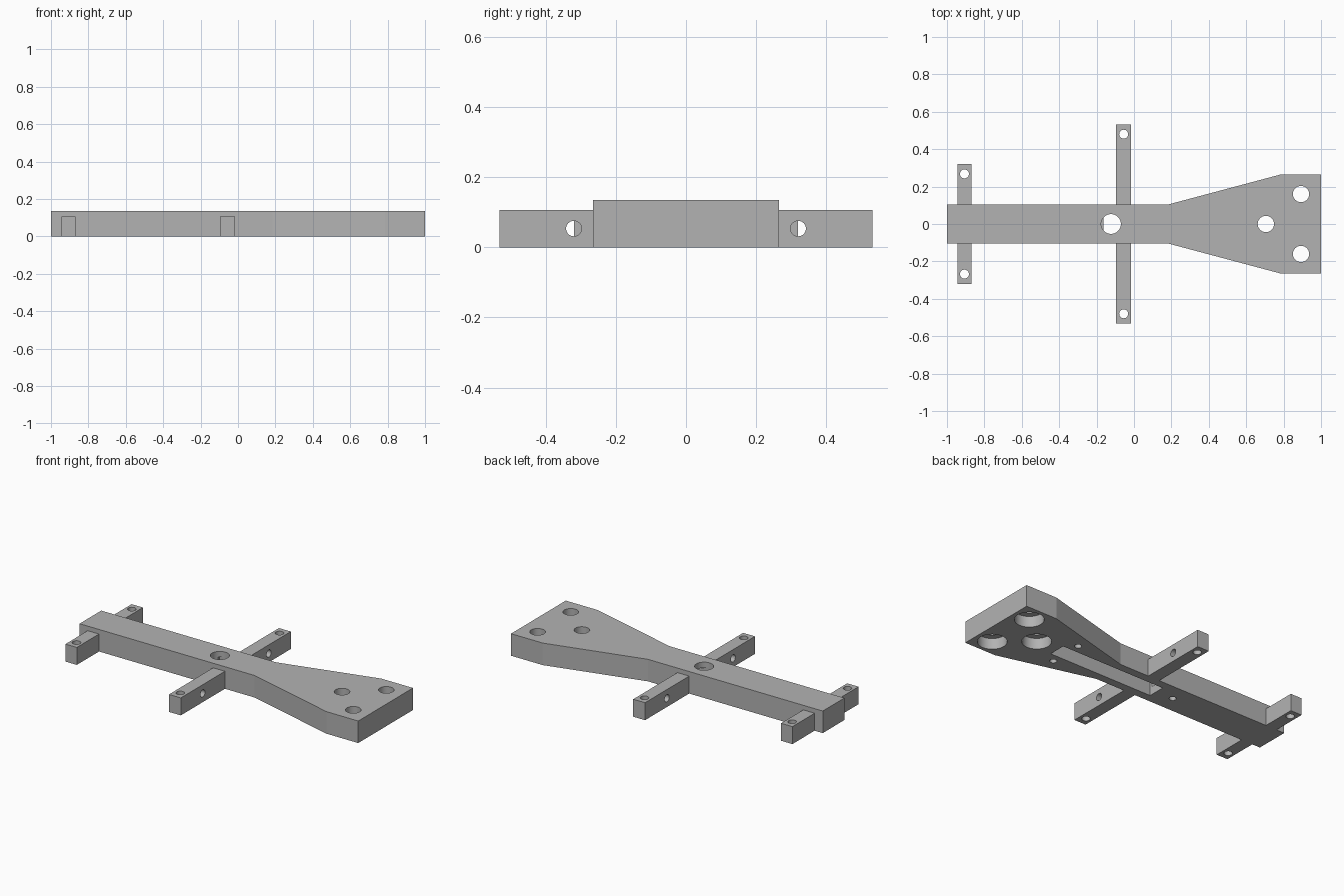
import bpy, bmesh, math
from mathutils import Matrix, Vector

old = bpy.data.objects.get("Cube")
if old:
    bpy.data.objects.remove(old, do_unlink=True)

GREY = (0.45, 0.45, 0.45, 1)
grey = bpy.data.materials.new("plain grey")
grey.use_nodes = True
grey.diffuse_color = GREY
grey.node_tree.nodes["Principled BSDF"].inputs["Base Color"].default_value = GREY

BODY_H, ARM_H = 0.135, 0.107
NECK, HEAD = 0.105, 0.265      # half widths of the body
EPS = 0.02                     # cutter overshoot


def make_object(name, bm):
    bmesh.ops.recalc_face_normals(bm, faces=bm.faces[:])
    mesh = bpy.data.meshes.new(name)
    bm.to_mesh(mesh)
    bm.free()
    mesh.materials.append(grey)
    obj = bpy.data.objects.new(name, mesh)
    bpy.context.collection.objects.link(obj)
    return obj


def box(name, low, high):
    low, high = Vector(low), Vector(high)
    bm = bmesh.new()
    size = Matrix.Diagonal((*(high - low), 1))
    bmesh.ops.create_cube(bm, size=1, matrix=Matrix.Translation((low + high) / 2) @ size)
    return make_object(name, bm)


def drill(x, y, radius, z0, z1):
    """Upright round cutter between two heights."""
    bm = bmesh.new()
    bmesh.ops.create_cone(bm, cap_ends=True, segments=48, radius1=radius, radius2=radius,
                          depth=z1 - z0, matrix=Matrix.Translation((x, y, (z0 + z1) / 2)))
    return make_object("hole_cutter", bm)


def cross_drill(x, y, z, radius, length):
    """Round cutter running along x."""
    bm = bmesh.new()
    bmesh.ops.create_cone(bm, cap_ends=True, segments=48, radius1=radius, radius2=radius, depth=length,
                          matrix=Matrix.Translation((x, y, z)) @ Matrix.Rotation(math.pi / 2, 4, 'Y'))
    return make_object("hole_cutter", bm)


def cut(obj, cutters):
    """Subtract the cutters, bake the result and discard them."""
    for c in cutters:
        mod = obj.modifiers.new("cut", 'BOOLEAN')
        mod.operation, mod.solver, mod.object = 'DIFFERENCE', 'EXACT', c
    bpy.context.view_layer.update()
    graph = bpy.context.evaluated_depsgraph_get()
    mesh = bpy.data.meshes.new_from_object(obj.evaluated_get(graph))
    obj.modifiers.clear()
    obj.data = mesh
    for c in cutters:
        bpy.data.objects.remove(c, do_unlink=True)
    bpy.ops.object.select_all(action='DESELECT')
    obj.select_set(True)
    bpy.context.view_layer.objects.active = obj
    bpy.ops.object.shade_smooth_by_angle(angle=math.radians(12))


# Body: narrow beam flaring into a wide head
half = [(-1, NECK), (0.185, NECK), (0.785, HEAD), (1, HEAD)]
outline = half + [(x, -y) for x, y in reversed(half)]
bm = bmesh.new()
base = bm.faces.new([bm.verts.new((x, y, 0)) for x, y in outline])
top = bmesh.ops.extrude_face_region(bm, geom=[base])["geom"]
bmesh.ops.translate(bm, vec=(0, 0, BODY_H), verts=[g for g in top if isinstance(g, bmesh.types.BMVert)])
body = make_object("body", bm)

# Underside slot and the large hole that opens into it
cutters = [box("slot_cutter", (-0.162, -0.054, -EPS), (0.558, 0.054, 0.1)),
           drill(-0.123, 0, 0.053, 0.05, BODY_H + EPS)]
# Counterbored head holes
for x, y in [(0.893, 0.16), (0.893, -0.16), (0.705, 0)]:
    cutters.append(drill(x, y, 0.0435, 0.03, BODY_H + EPS))
    cutters.append(drill(x, y, 0.083, -EPS, 0.068))
# Blind screw holes in the underside
for x, y in [(0.495, 0.107), (0.495, -0.107), (-0.28, 0)]:
    cutters.append(drill(x, y, 0.02, -EPS, 0.08))
cut(body, cutters)

# Side arms
for side, label in [(1, "left"), (-1, "right")]:
    for name, x0, x1, reach, crossed in [("long_arm", -0.095, -0.015, 0.532, True),
                                         ("short_arm", -0.945, -0.868, 0.32, False)]:
        ys = sorted((side * NECK, side * reach))
        arm = box(f"{label}_{name}", (x0, ys[0], 0), (x1, ys[1], ARM_H))
        mid = (x0 + x1) / 2
        holes = [drill(mid, side * (reach - 0.052), 0.024, -EPS, ARM_H + EPS)]
        if crossed:
            holes.append(cross_drill(mid, side * 0.32, ARM_H / 2, 0.022, 0.2))
        cut(arm, holes)
